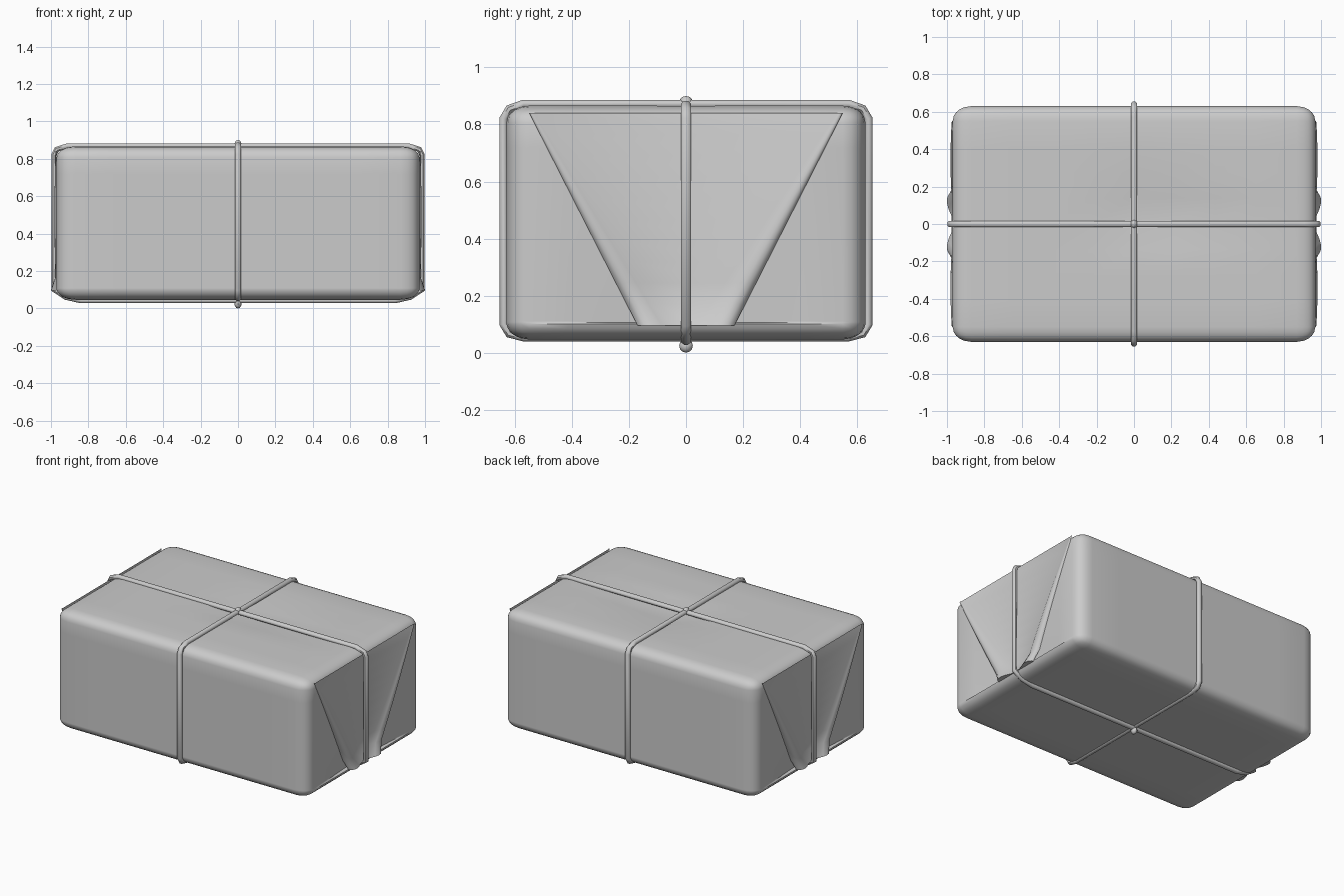
import bpy, bmesh, math
from mathutils import Vector

default = bpy.data.objects.get("Cube")
if default:
    bpy.data.objects.remove(default, do_unlink=True)

GREY = (0.6, 0.6, 0.6, 1)
paper = bpy.data.materials.new("plain grey")
paper.use_nodes = True
paper.diffuse_color = GREY
paper.node_tree.nodes["Principled BSDF"].inputs["Base Color"].default_value = GREY

HALF = Vector((0.97, 0.63, 0.41))      # half size of the parcel
ROUND = Vector((0.10, 0.08, 0.06))     # corner radius along each axis
MID_Z = 0.456


def finish(bm, name, angle=50):
    mesh = bpy.data.meshes.new(name)
    bmesh.ops.recalc_face_normals(bm, faces=bm.faces)
    bm.to_mesh(mesh)
    bm.free()
    ob = bpy.data.objects.new(name, mesh)
    bpy.context.collection.objects.link(ob)
    mesh.materials.append(paper)
    bpy.ops.object.select_all(action='DESELECT')
    ob.select_set(True)
    bpy.context.view_layer.objects.active = ob
    bpy.ops.object.shade_smooth_by_angle(angle=math.radians(angle))
    return ob


def end_dip(y, z):
    # side folds sink towards the lower middle of each end
    if z < 0.105:
        return 0
    return 0.04 * max(0, 1 - z / 0.82) * max(0, 1 - abs(y) / 0.55)


# Parcel body: a sliced box with rounded corners, then sunken folds
bm = bmesh.new()
bmesh.ops.create_cube(bm, size=2)
for v in bm.verts:
    v.co = Vector(a * b for a, b in zip(v.co, HALF))
for axis in range(3):
    normal = Vector((0, 0, 0))
    normal[axis] = 1
    inner = HALF[axis] - ROUND[axis]
    cuts = [s * (inner + ROUND[axis] * k) for s in (-1, 1) for k in (0, 0.4, 0.75)]
    cuts += [inner * k / 4 for k in range(-3, 4)]
    if axis == 2:
        cuts += [0.10 - MID_Z, 0.11 - MID_Z]
    for c in cuts:
        bmesh.ops.bisect_plane(bm, geom=bm.verts[:] + bm.edges[:] + bm.faces[:],
                               plane_co=normal * c, plane_no=normal)
for v in bm.verts:
    core = Vector(max(r - h, min(h - r, p)) for p, h, r in zip(v.co, HALF, ROUND))
    out = Vector((p - c) / r for p, c, r in zip(v.co, core, ROUND)).normalized()
    v.co = core + Vector(o * r for o, r in zip(out, ROUND))
    v.co.z += MID_Z
    x, y, z = v.co
    if abs(x) > 0.95:
        v.co.x -= math.copysign(end_dip(y, z), x)
    if z > 0.86 and x >= -0.01 and y >= -0.01:
        v.co.z -= 0.03 * max(0, 1 - x / 0.9 - y / 0.4)
finish(bm, "parcel_body")


# Folded end flap: tapers downwards, with a rolled edge that grows to the tip
def end_flap(side, name):
    bm = bmesh.new()
    rows = []
    steps = 10
    for i in range(steps + 1):
        t = i / steps
        z = 0.84 - 0.745 * t
        half = 0.55 - 0.38 * t
        roll = 0.02 + 0.11 * t
        lift = 0.004 + 0.026 * t
        # distance in from the edge, height above the end
        section = [(0, -0.02), (0.03, 0.4), (0.2, 0.9), (0.4, 1), (0.65, 0.75), (1, 0.12)]
        points = [(-half + roll * d, h) for d, h in section]
        points += [(-y, h) for y, h in reversed(points)]
        rows.append([bm.verts.new((side * (0.97 - end_dip(y, z) + 0.001 + lift * h), y, z))
                     for y, h in points])
    for a, b in zip(rows, rows[1:]):
        for k in range(len(a) - 1):
            bm.faces.new((a[k], a[k + 1], b[k + 1], b[k]))
    # turn the lower rim back into the parcel
    rim = [bm.verts.new((side * 0.92, v.co.y, v.co.z)) for v in rows[-1]]
    for k in range(len(rim) - 1):
        bm.faces.new((rows[-1][k], rows[-1][k + 1], rim[k + 1], rim[k]))
    finish(bm, name)
    # make sure the open sheet faces outwards
    mesh = bpy.data.objects[name].data
    if sum(p.normal.x * p.area for p in mesh.polygons) * side < 0:
        mesh.flip_normals()


end_flap(1, "left_end_flap")
end_flap(-1, "right_end_flap")


# Strings: closed loops of cord with rounded corners
def string_loop(name, corners, radius, across_x):
    bm = bmesh.new()
    outline = corners + [(-u, z) for u, z in reversed(corners)]
    count = len(outline)
    rings = []
    for i, (u, z) in enumerate(outline):
        before, after = Vector(outline[i - 1]), Vector(outline[(i + 1) % count])
        p = Vector((u, z))
        tangent = ((p - before).normalized() + (after - p).normalized()).normalized()
        side = Vector((tangent.y, -tangent.x))
        ring = []
        for k in range(8):
            a = math.tau * (k + 0.5) / 8
            q = p + side * radius * math.cos(a)
            w = radius * 1.15 * math.sin(a)
            ring.append(bm.verts.new((q.x, w, q.y) if across_x else (w, q.x, q.y)))
        rings.append(ring)
    for i in range(count):
        a, b = rings[i], rings[(i + 1) % count]
        for k in range(8):
            bm.faces.new((a[k], a[(k + 1) % 8], b[(k + 1) % 8], b[k]))
    finish(bm, name)


string_loop("long_string", [(0.84, 0.042), (0.92, 0.06), (0.984, 0.10), (0.984, 0.82),
                            (0.97, 0.85), (0.91, 0.868)], 0.016, True)
string_loop("cross_string", [(0.57, 0.054), (0.62, 0.066), (0.64, 0.10), (0.64, 0.82),
                             (0.62, 0.855), (0.57, 0.872)], 0.016, False)

# Knots where the strings cross
for name, z in (("top_knot", 0.876), ("bottom_knot", 0.024)):
    bm = bmesh.new()
    bmesh.ops.create_uvsphere(bm, u_segments=8, v_segments=6, radius=0.024)
    for v in bm.verts:
        v.co.x *= 0.8
        v.co.z += z
    finish(bm, name)
